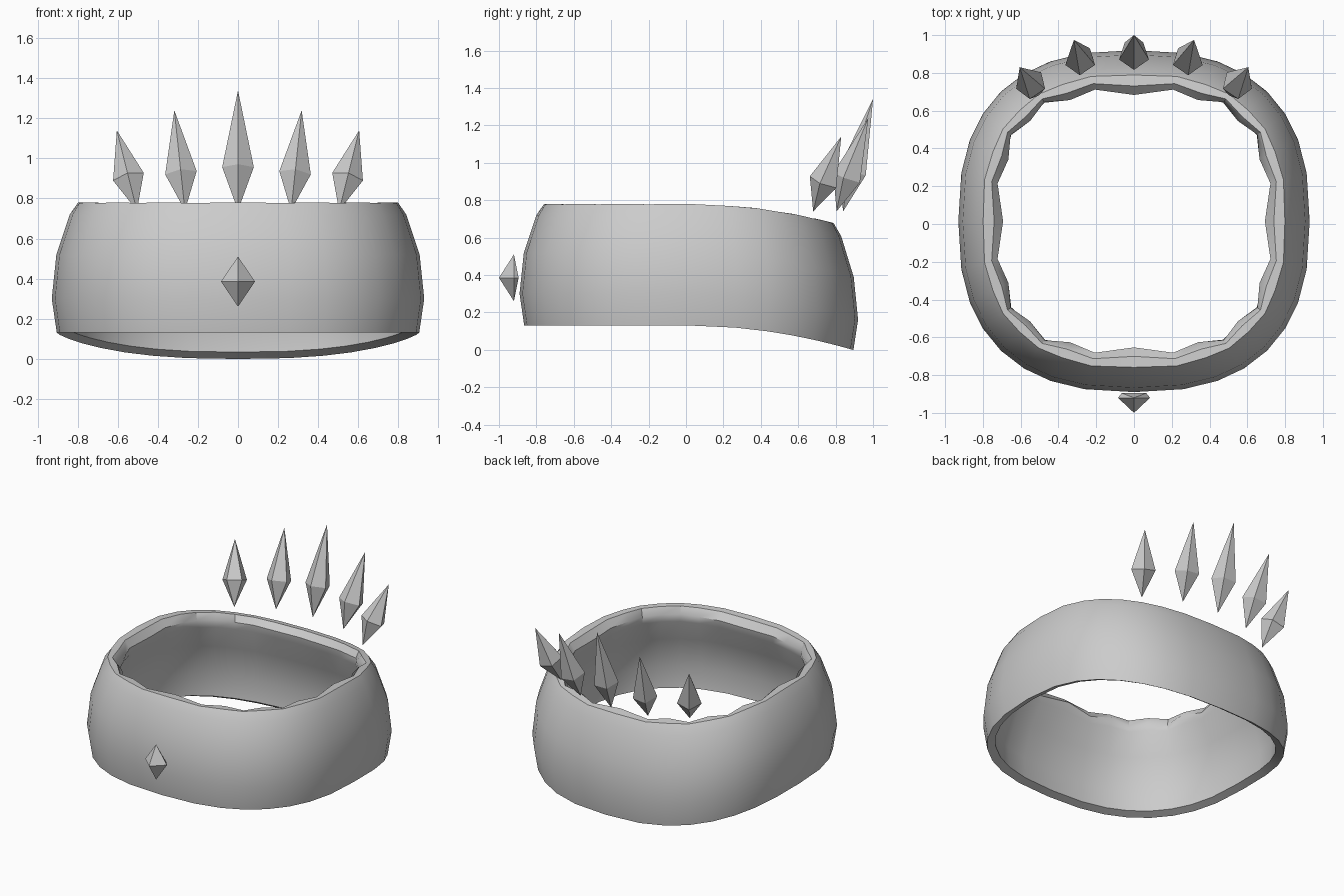
import bpy, bmesh, math
from mathutils import Vector

if "Cube" in bpy.data.objects:
    bpy.data.objects.remove(bpy.data.objects["Cube"])

grey = bpy.data.materials.new("plain_grey")
grey.diffuse_color = (0.6, 0.6, 0.6, 1)
grey.use_nodes = True
grey.node_tree.nodes["Principled BSDF"].inputs["Base Color"].default_value = grey.diffuse_color


def finish(name, bm):
    bmesh.ops.recalc_face_normals(bm, faces=bm.faces)
    me = bpy.data.meshes.new(name)
    bm.to_mesh(me)
    bm.free()
    me.materials.append(grey)
    ob = bpy.data.objects.new(name, me)
    bpy.context.collection.objects.link(ob)
    return ob


def rounded_square(a, n):
    """Unit superellipse point at polar angle a."""
    c, s = math.cos(a), math.sin(a)
    r = (abs(c) ** n + abs(s) ** n) ** (-1 / n)
    return r * c, r * s


# Band: closed cross-section of (half width, height, squareness, scallop)
section = [
    (0.905, 0.13, 2.5, 0), (0.93, 0.30, 2.5, 0), (0.907, 0.52, 2.5, 0),
    (0.84, 0.72, 2.5, 0), (0.80, 0.78, 2.5, 0.15), (0.745, 0.78, 2.7, 0.6),
    (0.70, 0.735, 3.0, 1), (0.715, 0.68, 2.9, 0.5), (0.81, 0.52, 2.5, 0),
    (0.865, 0.30, 2.5, 0), (0.855, 0.15, 2.5, 0),
]
quarter = [0, 16, 27, 36, 45, 54, 63, 74]
angles = [math.radians(q * 90 + a) for q in range(4) for a in quarter]

bm = bmesh.new()
rings = []
for half, z, n, scallop in section:
    ring = []
    for i, a in enumerate(angles):
        ux, uy = rounded_square(a, n)
        k = 1 + scallop * (0.04 if i % 2 else -0.01)
        x, y = half * k * ux, 0.015 + (half - 0.025) * k * uy
        drop = 0.13 * (max(y, 0) / 0.89) ** 2      # back sweeps downward
        dip = 0.015 * scallop if i % 2 else 0
        ring.append(bm.verts.new((x, y, z - drop - dip)))
    rings.append(ring)
count = len(angles)
for r, ring in enumerate(rings):
    nxt = rings[(r + 1) % len(rings)]
    for i in range(count):
        j = (i + 1) % count
        bm.faces.new((ring[i], ring[j], nxt[j], nxt[i]))
band = finish("band", bm)
bpy.context.view_layer.objects.active = band
band.select_set(True)
bpy.ops.object.shade_smooth_by_angle(angle=math.radians(40))
band.select_set(False)


def crystal(name, bottom, tip, belt):
    """Faceted double pyramid: a belt of points between two tips."""
    bm = bmesh.new()
    lo, hi = bm.verts.new(bottom), bm.verts.new(tip)
    vs = [bm.verts.new(p) for p in belt]
    for i, v in enumerate(vs):
        w = vs[(i + 1) % len(vs)]
        bm.faces.new((v, w, hi))
        bm.faces.new((w, v, lo))
    return finish(name, bm)


def spike(name, bottom, tip, f):
    """Five-sided spike with one belt corner facing the front."""
    lo, hi = Vector(bottom), Vector(tip)
    axis = (hi - lo).normalized()
    side = Vector((0, -1, 0)).cross(axis).normalized()
    front = axis.cross(side)
    if front.y > 0:
        front = -front
    centre = lo.lerp(hi, f)
    belt = [centre + 0.083 * (front * math.cos(t) + side * math.sin(t))
            for t in (math.tau * i / 5 for i in range(5))]
    crystal(name, lo, hi, belt)


# Row of five spikes floating over the back
spike("spike_centre", (0, 0.84, 0.74), (0, 1.0, 1.34), 0.35)
for label, s in (("right", 1), ("left", -1)):
    spike("spike_inner_" + label, (s * 0.265, 0.805, 0.74), (s * 0.318, 0.975, 1.24), 0.36)
    spike("spike_outer_" + label, (s * 0.505, 0.68, 0.74), (s * 0.605, 0.83, 1.14), 0.40)

# Small gem in front
crystal("front_gem", (0, -0.92, 0.26), (0, -0.92, 0.51),
        [(0, -1.0, 0.385), (0.085, -0.92, 0.385), (0.065, -0.895, 0.385),
         (-0.065, -0.895, 0.385), (-0.085, -0.92, 0.385)])
